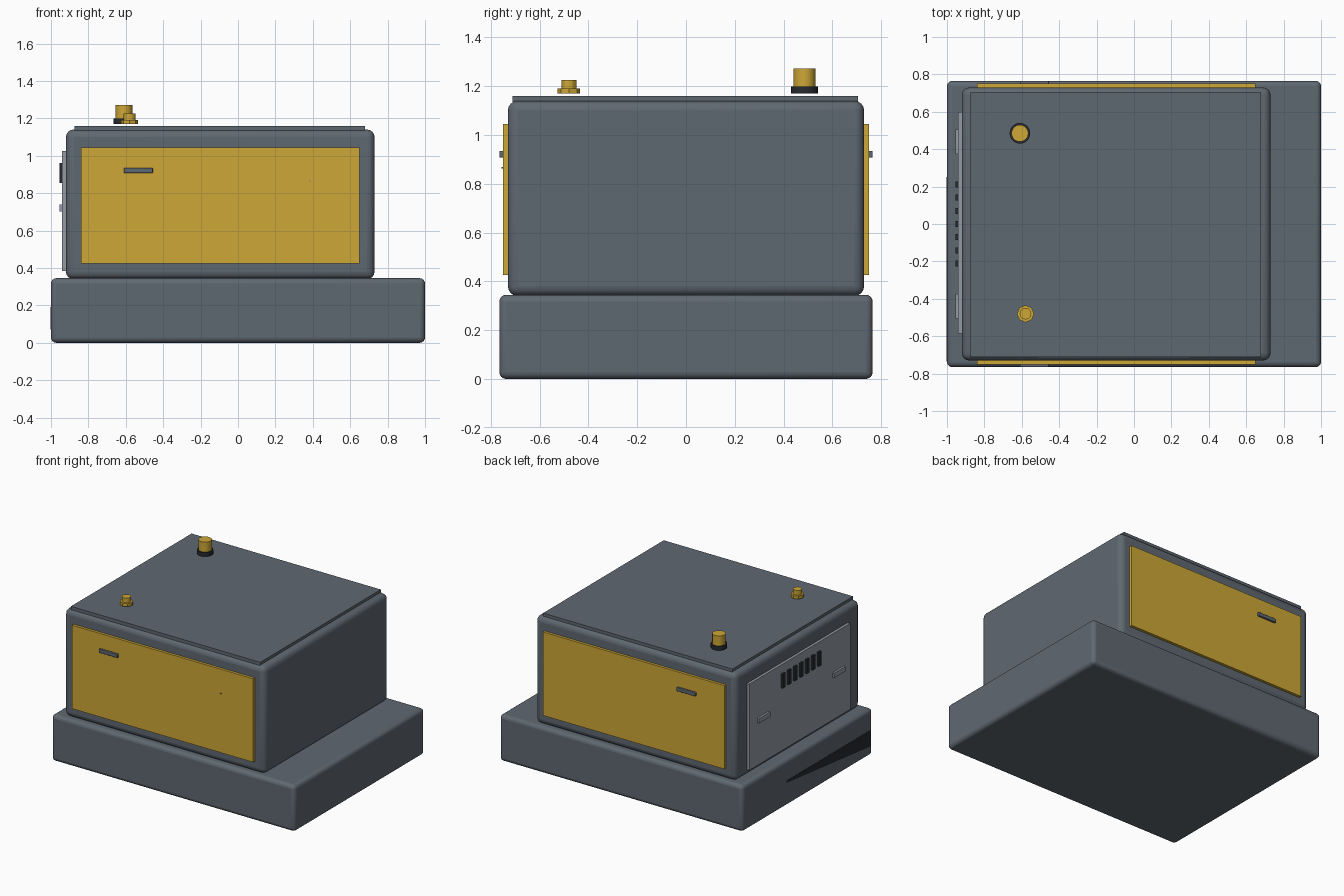
import bpy, bmesh, math

if "Cube" in bpy.data.objects:
    bpy.data.objects.remove(bpy.data.objects["Cube"])


def srgb(r, g, b):
    f = lambda c: ((c / 255 + 0.055) / 1.055) ** 2.4 if c > 10 else c / 3294.6
    return (f(r), f(g), f(b), 1.0)


def material(name, rgb):
    m = bpy.data.materials.new(name)
    m.diffuse_color = srgb(*rgb)
    m.use_nodes = True
    m.node_tree.nodes["Principled BSDF"].inputs["Base Color"].default_value = m.diffuse_color
    return m


SLATE = material("slate grey", (95, 104, 113))
GOLD = material("mustard yellow", (205, 167, 54))
STEEL = material("light steel", (148, 155, 163))
DARK = material("near black", (38, 42, 48))


def finish(name, bm, mat, bevel=0, smooth=False):
    me = bpy.data.meshes.new(name)
    bm.to_mesh(me)
    bm.free()
    ob = bpy.data.objects.new(name, me)
    bpy.context.collection.objects.link(ob)
    me.materials.append(mat)
    if bevel:
        mod = ob.modifiers.new("rounded edges", 'BEVEL')
        mod.width = bevel
        mod.segments = 4
    if bevel or smooth:
        bpy.ops.object.select_all(action='DESELECT')
        ob.select_set(True)
        bpy.context.view_layer.objects.active = ob
        bpy.ops.object.shade_smooth_by_angle(angle=math.radians(35))
    return ob


def box(name, x, y, z, mat, bevel=0):
    """Box from (low, high) pairs on each axis."""
    bm = bmesh.new()
    bmesh.ops.create_cube(bm, size=1)
    for v in bm.verts:
        v.co = [(a + b) / 2 + c * (b - a) for c, (a, b) in zip(v.co, (x, y, z))]
    return finish(name, bm, mat, bevel)


def cylinder(name, x, y, z, radius, mat, sides=32):
    bm = bmesh.new()
    bmesh.ops.create_cone(bm, cap_ends=True, segments=sides, radius1=radius,
                          radius2=radius, depth=z[1] - z[0])
    bmesh.ops.translate(bm, verts=bm.verts, vec=(x, y, (z[0] + z[1]) / 2))
    return finish(name, bm, mat, smooth=sides > 12)


# Main housing
box("base", (-1, 1), (-0.765, 0.765), (0, 0.345), SLATE, 0.028)
box("body", (-0.92, 0.73), (-0.73, 0.73), (0.34, 1.14), SLATE, 0.04)
box("lid", (-0.875, 0.68), (-0.71, 0.705), (1.135, 1.16), SLATE)

# Side doors with their pull handles
for label, s in (("front", -1), ("back", 1)):
    box(label + "_door", (-0.84, 0.65), sorted((s * 0.725, s * 0.75)), (0.425, 1.045), GOLD)
    box(label + "_door_handle", (-0.61, -0.455), sorted((s * 0.745, s * 0.765)),
        (0.907, 0.935), SLATE, 0.005)
box("door_pin", (0.382, 0.388), (-0.756, -0.748), (0.862, 0.868), SLATE)

# Service panel on the left end
box("service_panel", (-0.94, -0.915), (-0.585, 0.6), (0.385, 1.025), STEEL)
for i in range(7):
    y = (i - 3) * 0.0705
    box(f"vent_slot_{i + 1}", (-0.955, -0.935), (y - 0.016, y + 0.016), (0.855, 0.96), DARK)
for i, y in enumerate((-0.44, 0.44)):
    box(f"panel_grip_{i + 1}", (-0.955, -0.935), (y - 0.065, y + 0.065), (0.702, 0.738), STEEL)

# Tapering dark grille plate on the base end
bm = bmesh.new()
outline = [(-0.735, 0.07), (0.25, 0.175), (0.25, 0.19), (-0.735, 0.19)]
face = bm.faces.new([bm.verts.new((-0.998, y, z)) for y, z in outline])
ext = bmesh.ops.extrude_face_region(bm, geom=[face])
bmesh.ops.translate(bm, vec=(-0.004, 0, 0),
                    verts=[g for g in ext["geom"] if isinstance(g, bmesh.types.BMVert)])
bmesh.ops.recalc_face_normals(bm, faces=bm.faces)
finish("base_grille", bm, DARK)

# Roof fittings
cylinder("beacon_collar", -0.61, 0.485, (1.169, 1.198), 0.055, DARK)
cylinder("beacon", -0.61, 0.485, (1.195, 1.272), 0.045, GOLD)
cylinder("valve_nut", -0.58, -0.48, (1.169, 1.191), 0.046, GOLD, 8)
cylinder("valve_cap", -0.58, -0.48, (1.19, 1.226), 0.031, GOLD, 12)
